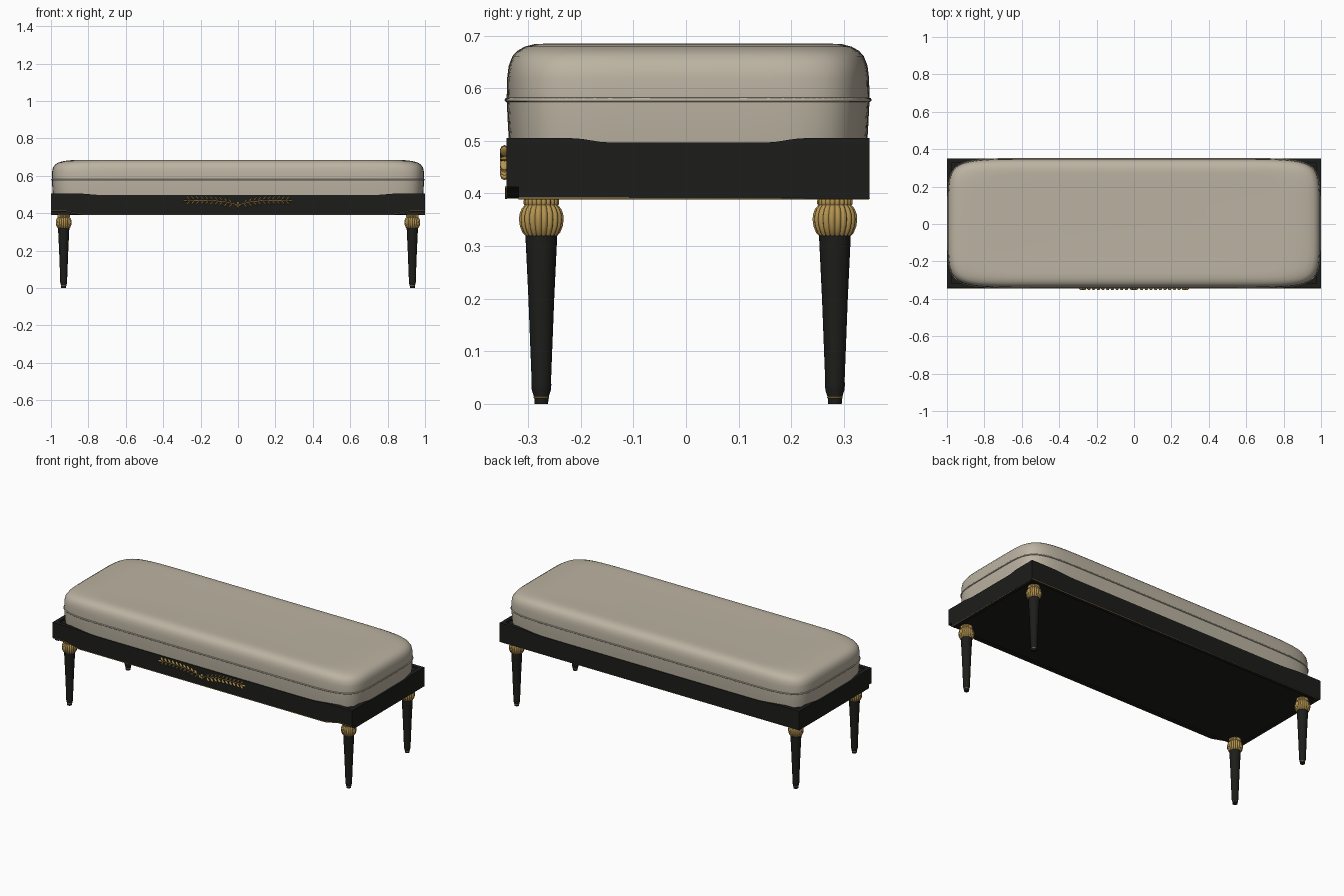
import bpy, bmesh
from math import sin, cos, pi, copysign
from mathutils import Matrix, Vector

if "Cube" in bpy.data.objects:
    bpy.data.objects.remove(bpy.data.objects["Cube"])


def material(name, rgb):
    m = bpy.data.materials.new(name)
    m.diffuse_color = (*rgb, 1)
    m.use_nodes = True
    m.node_tree.nodes["Principled BSDF"].inputs["Base Color"].default_value = m.diffuse_color
    return m


BLACK = material("black_lacquer", (0.012, 0.012, 0.011))
GOLD = material("gold_leaf", (0.45, 0.29, 0.08))
FABRIC = material("cream_fabric", (0.50, 0.45, 0.36))


def finish(name, bm, mat, smooth=True):
    bmesh.ops.recalc_face_normals(bm, faces=bm.faces)
    me = bpy.data.meshes.new(name)
    bm.to_mesh(me)
    bm.free()
    me.materials.append(mat)
    ob = bpy.data.objects.new(name, me)
    bpy.context.collection.objects.link(ob)
    if smooth:
        bpy.ops.object.select_all(action='DESELECT')
        ob.select_set(True)
        bpy.context.view_layer.objects.active = ob
        bpy.ops.object.shade_smooth_by_angle(angle=0.7)
    return ob


def loft(name, rings, mat):
    bm = bmesh.new()
    loops = [[bm.verts.new(p) for p in r] for r in rings]
    n = len(loops[0])
    for a, b in zip(loops, loops[1:]):
        for i in range(n):
            bm.faces.new((a[i], a[(i + 1) % n], b[(i + 1) % n], b[i]))
    bm.faces.new(loops[0])
    bm.faces.new(loops[-1])
    return finish(name, bm, mat)


def lathe(name, profile, at, mat, seg=32, ribs=0):
    rings = []
    for r, z in profile:
        ring = []
        for i in range(seg):
            a = 2 * pi * i / seg
            k = r * (0.9 + 0.1 * abs(sin(a * ribs / 2)) ** 0.6) if ribs else r
            ring.append((at[0] + k * cos(a), at[1] + k * sin(a), z))
        rings.append(ring)
    return loft(name, rings, mat)


def box(name, lo, hi, mat):
    lo, hi = Vector(lo), Vector(hi)
    bm = bmesh.new()
    bmesh.ops.create_cube(bm, size=1, matrix=Matrix.Translation((lo + hi) / 2)
                          @ Matrix.Diagonal((*(hi - lo), 1)))
    return finish(name, bm, mat, False)


def board(name, half, place, a, b, rise, raised=0.0):
    """Apron board: half outline mirrored about its middle, extruded from a to b."""
    s0, s1 = rise
    top = [(s0 + (s1 - s0) * t, 0.497 + 0.008 * (3 * t * t - 2 * t ** 3)) for t in (0, .25, .5, .75, 1)]
    top.append((half, 0.505))
    low = [(half, 0.39 + raised)]
    if raised:
        low += [(0.92 - 0.10 * t, 0.39 + raised * (1 - 3 * t * t + 2 * t ** 3))
                for t in (0, .2, .4, .6, .8, 1)]
    h = top + low
    pts = h + [(-u, z) for u, z in reversed(h)]
    return loft(name, [[place(u, a, z) for u, z in pts], [place(u, b, z) for u, z in pts]], BLACK)


def tube(name, pts, radius, mat, cyclic=False):
    cu = bpy.data.curves.new(name, 'CURVE')
    cu.dimensions = '3D'
    cu.bevel_depth = radius
    cu.bevel_resolution = 2
    cu.use_fill_caps = True
    sp = cu.splines.new('POLY')
    sp.points.add(len(pts) - 1)
    for p, co in zip(sp.points, pts):
        p.co = (*co, 1)
    sp.use_cyclic_u = cyclic
    cu.materials.append(mat)
    ob = bpy.data.objects.new(name, cu)
    bpy.context.collection.objects.link(ob)
    return ob


# Frame: four aprons around a solid deck with a recessed underside
along_x = lambda u, v, z: (u, v, z)
along_y = lambda u, v, z: (v, u + 0.004, z)
board("front_apron", 1.0, along_x, -0.341, -0.318, (0.72, 0.86), 0.022)
board("back_apron", 1.0, along_x, 0.326, 0.349, (0.72, 0.86))
for s, side in ((-1, "left"), (1, "right")):
    board(side + "_apron", 0.3225, along_y, s * 0.975, s * 0.9995, (0.15, 0.22))
box("seat_deck", (-0.976, -0.319, 0.394), (0.976, 0.327, 0.496), BLACK)

# Gold lines along the lower edges
front = [(-0.999, -0.342, 0.412), (-0.92, -0.342, 0.412), (-0.87, -0.342, 0.401),
         (-0.82, -0.342, 0.391)]
tube("front_gold_line", front + [(-x, y, z) for x, y, z in reversed(front)], 0.002, GOLD)
tube("rear_gold_line", [(-0.998, -0.318, 0.391), (-0.998, 0.348, 0.391),
                        (0.998, 0.348, 0.391), (0.998, -0.318, 0.391)], 0.002, GOLD)


# Cushion: superellipse plan with softly rounded top
def plan(dx, dy, z, n=112):
    out = []
    for i in range(n):
        c, s = cos(2 * pi * (i + 0.5) / n), sin(2 * pi * (i + 0.5) / n)
        out.append((copysign(abs(c) ** (1 / 6), c) * (0.995 - dx),
                    0.004 + copysign(abs(s) ** (1 / 3), s) * (0.345 - dy), z))
    return out


profile = [(.006, .005, .49), (.003, .003, .52), (0, 0, .578), (.001, .001, .62), (.005, .004, .643),
           (.018, .011, .661), (.035, .02, .671), (.065, .034, .679), (.11, .053, .684),
           (.17, .08, .685), (.3, .13, .683), (.6, .22, .682)]
loft("cushion", [plan(*p) for p in profile], FABRIC)
tube("cushion_piping", plan(0, 0, 0.578), 0.004, FABRIC, True)

# Legs: tapered shaft, ribbed gold bulb, collar and foot ring
shaft = [(.013, 0), (.0135, .012), (.018, .026), (.019, .036), (.0185, .045),
         (.0245, .2), (.03, .315), (.03, .325)]
bulb = [(.029, .318), (.036, .325), (.041, .337), (.043, .35), (.042, .361), (.038, .371), (.032, .378)]
collar = [(.031, .376), (.034, .38), (.034, .386), (.032, .396)]
ring = [(.0125, .010), (.0148, .011), (.0148, .0135), (.0125, .0145)]
for sx, lr in ((-1, "left"), (1, "right")):
    for y, fb in ((-0.275, "front"), (0.283, "back")):
        tag = f"{fb}_{lr}_leg"
        at = (sx * 0.932, y)
        lathe(tag, shaft, at, BLACK)
        lathe(tag + "_bulb", bulb, at, GOLD, 80, 20)
        lathe(tag + "_collar", collar, at, GOLD, 80, 20)
        lathe(tag + "_foot_ring", ring, at, GOLD)


# Front ornament: two laurel sprays and a centre drop
def stem(x):
    return 0.463 + 0.006 * cos((x - 0.2) * 14) - 0.012 * max(0, 1 - x / 0.08)


def leaf(bm, x, z, angle, length=0.014, width=0.0045):
    bmesh.ops.create_uvsphere(bm, u_segments=8, v_segments=6, radius=1, matrix=
                              Matrix.Translation((x, -0.345, z)) @ Matrix.Rotation(-angle, 4, 'Y')
                              @ Matrix.Diagonal((length, 0.009, width, 1)))


bm = bmesh.new()
for s in (-1, 1):
    for i in range(10):
        x = 0.03 + i * 0.025
        for k in (-1, 1):
            a = k * 0.85
            leaf(bm, s * (x + 0.011), stem(x) + k * 0.0125, a if s > 0 else pi - a)
    leaf(bm, s * 0.28, stem(0.28), 0)
    leaf(bm, s * 0.012, 0.443, s * 0.8, 0.012)
leaf(bm, 0, 0.437, pi / 2, 0.012, 0.005)
leaf(bm, 0, 0.453, 0, 0.008, 0.008)
finish("laurel_leaves", bm, GOLD)
tube("laurel_stem", [(x / 100, -0.343, stem(abs(x / 100))) for x in range(-28, 29)], 0.002, GOLD)
